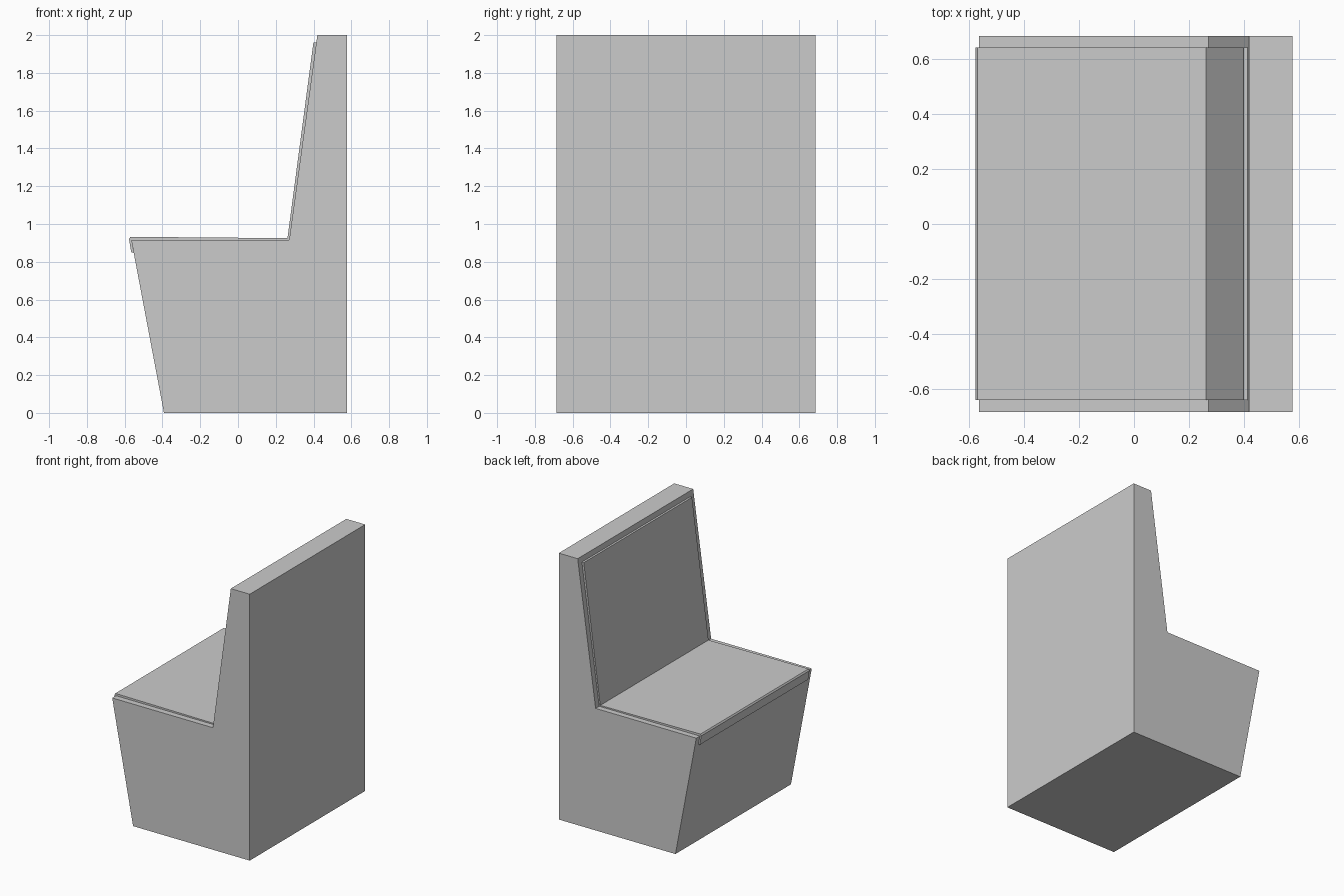
import bpy, bmesh

if "Cube" in bpy.data.objects:
    bpy.data.objects.remove(bpy.data.objects["Cube"])


def extrude_profile(name, points, y0, y1):
    """Closed x-z profile swept along y."""
    bm = bmesh.new()
    face = bm.faces.new([bm.verts.new((x, y0, z)) for x, z in points])
    swept = bmesh.ops.extrude_face_region(bm, geom=[face])["geom"]
    verts = [g for g in swept if isinstance(g, bmesh.types.BMVert)]
    bmesh.ops.translate(bm, verts=verts, vec=(0, y1 - y0, 0))
    bmesh.ops.recalc_face_normals(bm, faces=bm.faces)
    mesh = bpy.data.meshes.new(name)
    bm.to_mesh(mesh)
    bm.free()
    obj = bpy.data.objects.new(name, mesh)
    bpy.context.collection.objects.link(obj)
    return obj


# Solid bench body: sloped front, flat seat, leaning backrest
extrude_profile("bench_body", [
    (-0.392, 0), (0.577, 0), (0.577, 2), (0.42, 2),
    (0.271, 0.916), (-0.565, 0.916)], -0.685, 0.685)

# Thin upholstery: front lip, seat and backrest in one folded strip
extrude_profile("seat_upholstery", [
    (-0.553, 0.85), (-0.565, 0.916), (0.271, 0.916), (0.4145, 1.96),
    (0.399, 1.96), (0.262, 0.925), (-0.570, 0.932), (-0.577, 0.92),
    (-0.565, 0.85)], -0.641, 0.643)
